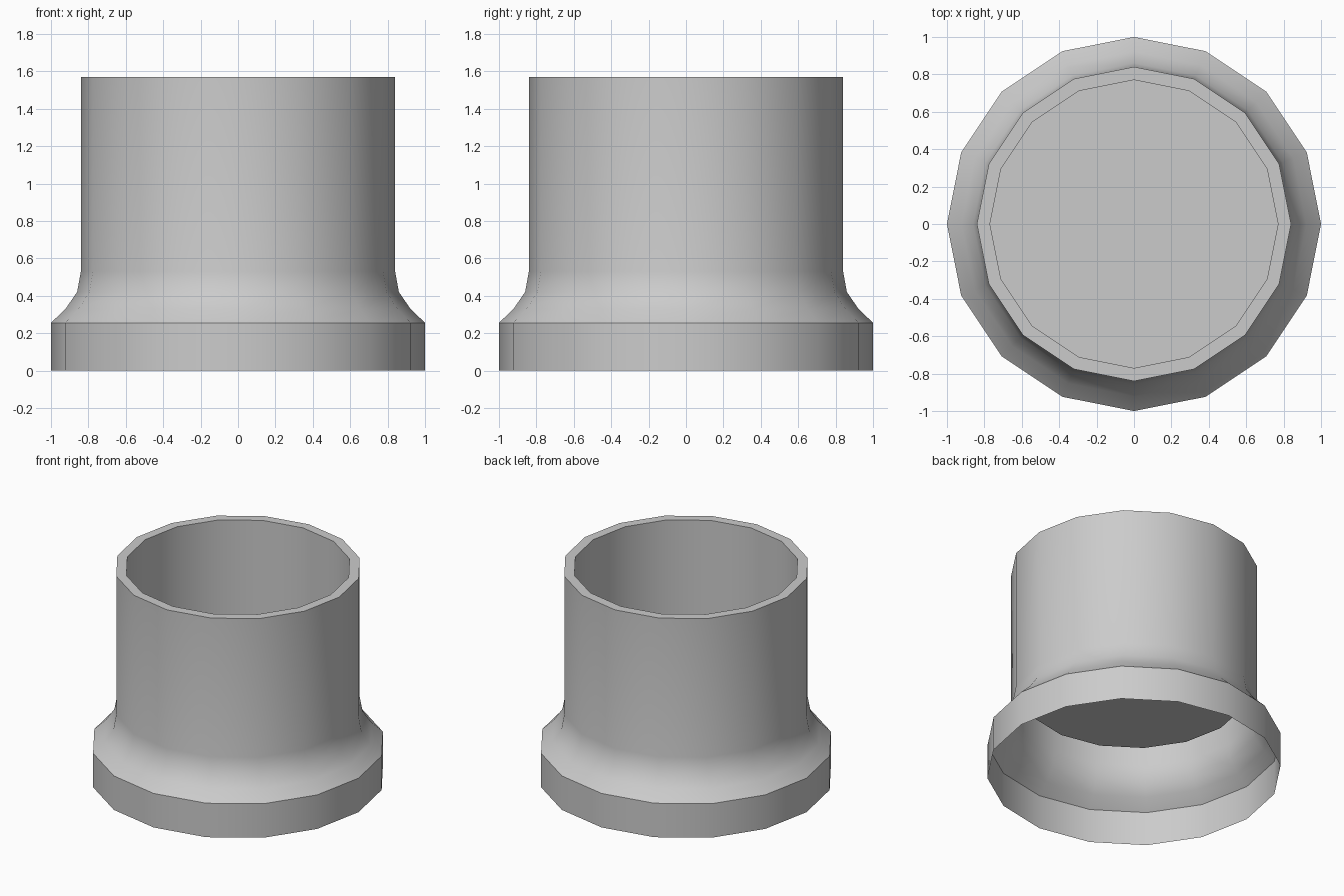
import bpy
import bmesh
from math import cos, sin, tau, radians

cube = bpy.data.objects.get("Cube")
if cube:
    bpy.data.objects.remove(cube)

SIDES = 16

# Single grey material
grey = bpy.data.materials.new("plain grey")
grey.use_nodes = True
colour = (0.6, 0.6, 0.6, 1)
grey.diffuse_color = colour
grey.node_tree.nodes["Principled BSDF"].inputs["Base Color"].default_value = colour


def lathe(name, profile, material):
    """Turn a (radius, height) profile around z and cap its last ring."""
    bm = bmesh.new()
    rings = [[bm.verts.new((r * cos(tau * i / SIDES), r * sin(tau * i / SIDES), z))
              for i in range(SIDES)] for r, z in profile]
    for low, high in zip(rings, rings[1:]):
        for i in range(SIDES):
            j = (i + 1) % SIDES
            bm.faces.new((low[i], low[j], high[j], high[i]))
    bm.faces.new(rings[-1])
    mesh = bpy.data.meshes.new(name)
    bm.to_mesh(mesh)
    bm.free()
    mesh.materials.append(material)
    obj = bpy.data.objects.new(name, mesh)
    bpy.context.collection.objects.link(obj)
    return obj


# Open skirt, concave flare, straight tube, rim, inner wall and cup floor
cup = lathe("flared_cup", [
    (1.0, 0.0), (1.0, 0.255),
    (0.922, 0.33), (0.86, 0.42), (0.84, 0.53),
    (0.84, 1.57), (0.77, 1.57),
    (0.77, 0.63),
], grey)

bpy.ops.object.select_all(action='DESELECT')
cup.select_set(True)
bpy.context.view_layer.objects.active = cup
bpy.ops.object.shade_smooth_by_angle(angle=radians(30))
